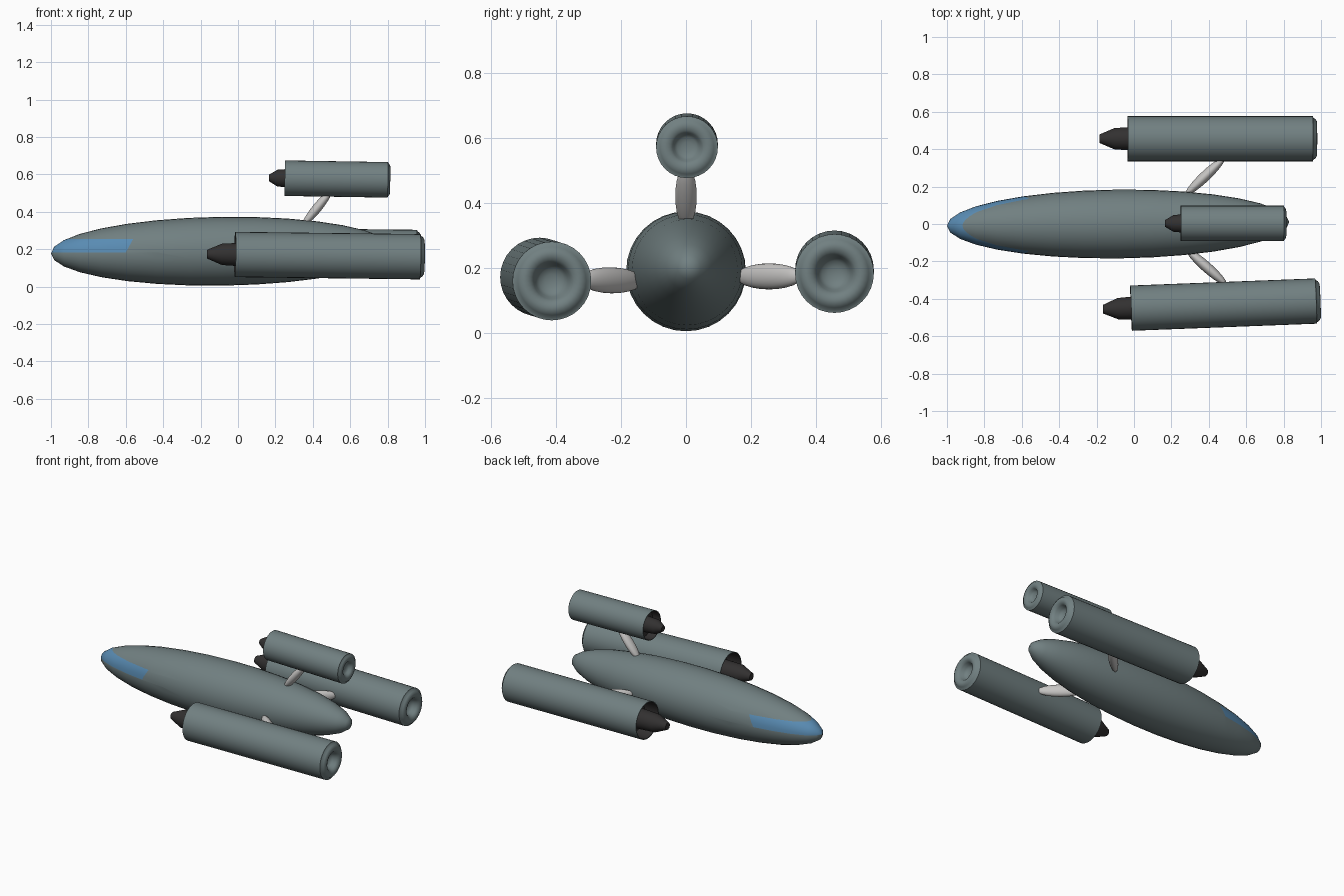
import bpy, bmesh, math
from mathutils import Vector, Matrix

if "Cube" in bpy.data.objects:
    bpy.data.objects.remove(bpy.data.objects["Cube"])


def material(name, rgb):
    m = bpy.data.materials.new(name)
    m.diffuse_color = (*rgb, 1)
    m.use_nodes = True
    m.node_tree.nodes["Principled BSDF"].inputs["Base Color"].default_value = m.diffuse_color
    return m


HULL = material("slate grey", (0.165, 0.215, 0.22))
DARK = material("charcoal", (0.032, 0.03, 0.03))
STRUT = material("light grey", (0.56, 0.55, 0.54))
GLASS = material("window blue", (0.10, 0.26, 0.45))


def finish(name, bm, mats, angle=40):
    me = bpy.data.meshes.new(name)
    bm.to_mesh(me)
    bm.free()
    for m in mats:
        me.materials.append(m)
    ob = bpy.data.objects.new(name, me)
    bpy.context.collection.objects.link(ob)
    bpy.ops.object.select_all(action='DESELECT')
    ob.select_set(True)
    bpy.context.view_layer.objects.active = ob
    bpy.ops.object.shade_smooth_by_angle(angle=math.radians(angle))
    return ob


def along(a, b):
    """Rotation turning local x into the direction from a to b."""
    return (Vector(b) - Vector(a)).to_track_quat('X', 'Z').to_matrix().to_4x4()


def ellipsoid(a, b, ry, rz, segs=32, rings=16):
    """Ellipsoid whose long axis runs from a to b."""
    bm = bmesh.new()
    bmesh.ops.create_uvsphere(bm, u_segments=segs, v_segments=rings, radius=1)
    half = (Vector(b) - Vector(a)).length / 2
    mid = (Vector(a) + Vector(b)) / 2
    bm.transform(Matrix.Translation(mid) @ along(a, b)
                 @ Matrix.Diagonal((half, ry, rz, 1))
                 @ Matrix.Rotation(math.pi / 2, 4, 'Y'))
    return bm


def lathe(profile, segs=32):
    """Revolve (x, radius) points about the x axis."""
    bm = bmesh.new()
    vs = [bm.verts.new((x, 0, r)) for x, r in profile]
    es = [bm.edges.new(p) for p in zip(vs, vs[1:])]
    bmesh.ops.spin(bm, geom=vs + es, cent=(0, 0, 0), axis=(1, 0, 0),
                   angle=2 * math.pi, steps=segs)
    bmesh.ops.remove_doubles(bm, verts=bm.verts, dist=1e-5)
    bmesh.ops.recalc_face_normals(bm, faces=bm.faces)
    return bm


# Fuselage, with a window band cut around the nose
bm = ellipsoid((-1, -0.01, 0.177), (0.83, 0.01, 0.202), 0.184, 0.184)
LOW, HIGH = 0.183, 0.254
slant = Vector((1, 0, -0.55)).normalized()
end = Vector((-0.6, 0, LOW))
for co, no in (((0, 0, LOW), (0, 0, 1)), ((0, 0, HIGH), (0, 0, 1)), (end, slant)):
    near = [f for f in bm.faces if f.calc_center_median().x < -0.4]
    geom = set(near) | {e for f in near for e in f.edges} | {v for f in near for v in f.verts}
    bmesh.ops.bisect_plane(bm, geom=list(geom), plane_co=co, plane_no=no, dist=1e-5)
for f in bm.faces:
    c = f.calc_center_median()
    if LOW < c.z < HIGH and (c - end).dot(slant) < 0:
        f.material_index = 1
finish("fuselage", bm, [HULL, GLASS])

# Engine profiles for the large size: (x, radius)
SHELL = [(0.10, 0.0), (0.10, 0.112), (0, 0.116), (0, 0.121), (0.99, 0.121),
         (0.992, 0.113), (1.004, 0.105), (1.012, 0.092), (1.013, 0.08),
         (1.008, 0.066), (0.996, 0.056), (0.975, 0.049), (0.962, 0.038),
         (0.955, 0.02), (0.953, 0.0)]
SPIKE = [(-0.15, 0.0), (-0.15, 0.023), (-0.07, 0.057), (0.0, 0.061), (0.11, 0.066)]


def engine(name, front, back, length=1.0, width=1.0):
    place = (Matrix.Translation(front) @ along(front, back)
             @ Matrix.Diagonal((length, width, width, 1)))
    # casing with a dark intake
    bm = lathe(SHELL)
    for f in bm.faces:
        if f.calc_center_median().x < 0.2 and all(
                math.hypot(v.co.y, v.co.z) < 0.117 for v in f.verts):
            f.material_index = 1
    bm.transform(place)
    finish(name + "_casing", bm, [HULL, DARK], 50)
    # intake spike
    bm = lathe(SPIKE)
    bm.transform(place)
    finish(name + "_intake_spike", bm, [DARK])


engine("left_engine", (-0.034, 0.456, 0.194), (0.955, 0.456, 0.183))
engine("right_engine", (-0.016, -0.45, 0.172), (0.972, -0.412, 0.16))
engine("top_engine", (0.25, 0.003, 0.58), (0.80, 0.003, 0.571), 0.557, 0.785)

# Struts joining the engines to the fuselage
for name, a, b, ry, rz in (
        ("left_strut", (0.275, 0.155, 0.174), (0.485, 0.355, 0.174), 0.028, 0.04),
        ("right_strut", (0.28, -0.135, 0.16), (0.495, -0.325, 0.164), 0.028, 0.04),
        ("top_strut", (0.345, 0, 0.325), (0.50, 0, 0.515), 0.033, 0.025)):
    finish(name, ellipsoid(a, b, ry, rz, 24, 12), [STRUT])
